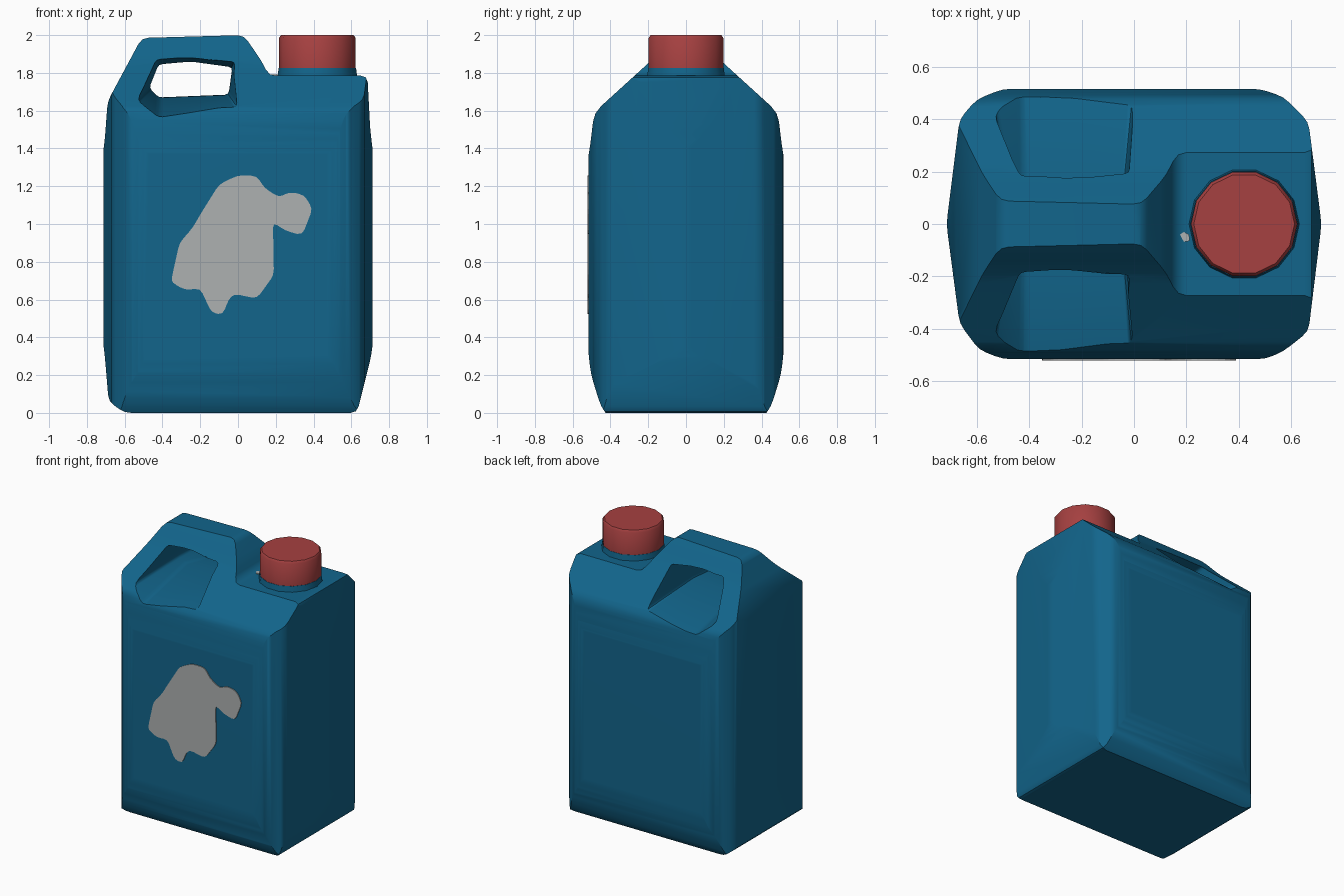
import bpy, bmesh, math
from mathutils import Vector

if "Cube" in bpy.data.objects:
    bpy.data.objects.remove(bpy.data.objects["Cube"])


def material(name, rgb):
    m = bpy.data.materials.new(name)
    m.diffuse_color = (*rgb, 1)
    m.use_nodes = True
    m.node_tree.nodes["Principled BSDF"].inputs["Base Color"].default_value = m.diffuse_color
    return m


BLUE = material("blue_plastic", (0.006, 0.13, 0.26))
RED = material("red_cap", (0.38, 0.052, 0.052))
GREY = material("grey_label", (0.42, 0.44, 0.44))


def fillet(pts, r, n=2):
    """Round every corner of a closed 2D outline."""
    out = []
    for i, p in enumerate(pts):
        p = Vector(p)
        a, b = Vector(pts[i - 1]) - p, Vector(pts[(i + 1) % len(pts)]) - p
        a = p + a.normalized() * min(r, a.length * 0.42)
        b = p + b.normalized() * min(r, b.length * 0.42)
        for k in range(n + 1):
            t = k / n
            out.append(tuple(a * (1 - t) ** 2 + p * 2 * t * (1 - t) + b * t * t))
    return out


def loft(name, rings, mat):
    """Closed solid through rings that share a point count."""
    bm = bmesh.new()
    rows = [[bm.verts.new(c) for c in ring] for ring in rings]
    n = len(rows[0])
    for lo, hi in zip(rows, rows[1:]):
        for i in range(n):
            j = (i + 1) % n
            bm.faces.new((lo[i], lo[j], hi[j], hi[i]))
    bm.faces.new(rows[0][::-1])
    bm.faces.new(rows[-1])
    bmesh.ops.recalc_face_normals(bm, faces=bm.faces)
    me = bpy.data.meshes.new(name)
    bm.to_mesh(me)
    bm.free()
    me.materials.append(mat)
    ob = bpy.data.objects.new(name, me)
    bpy.context.collection.objects.link(ob)
    return ob


def smooth(ob, angle=40):
    bpy.ops.object.select_all(action='DESELECT')
    ob.select_set(True)
    bpy.context.view_layer.objects.active = ob
    bpy.ops.object.shade_smooth_by_angle(angle=math.radians(angle))


def mirrored(half):
    """Close a half outline by reflecting it in its first coordinate."""
    return half + [(-u, v) for u, v in reversed(half)]


# Outlines of the canister seen from the top, front and side
plan = fillet([(0.715, 0), (0.665, 0.39), (0.57, 0.485), (0.48, 0.515),
               (-0.5, 0.515), (-0.6, 0.475), (-0.665, 0.4), (-0.715, 0),
               (-0.665, -0.38), (-0.59, -0.48), (-0.5, -0.515),
               (0.5, -0.515), (0.57, -0.485), (0.665, -0.41)], 0.03)
front = fillet([(-0.685, 0.06), (-0.6, 0.0), (0.63, 0.0), (0.705, 0.3), (0.73, 0.5),
                (0.73, 1.25), (0.7, 1.5), (0.685, 1.785), (0.165, 1.785),
                (0.12, 1.87), (0.03, 2.0), (-0.51, 1.985), (-0.69, 1.65),
                (-0.705, 1.45), (-0.73, 1.25), (-0.73, 0.5), (-0.705, 0.3)], 0.035)
side = fillet(mirrored([(0.40, -0.03), (0.45, 0.03), (0.505, 0.21), (0.535, 0.5),
                        (0.535, 1.25), (0.505, 1.43), (0.487, 1.59), (0.19, 1.86),
                        (0.11, 1.96), (0.04, 2.04)]), 0.05)

# Body: the three extruded outlines intersected
body = loft("canister_body", [[(x, y, z) for x, y in plan] for z in (-0.1, 2.2)], BLUE)
front_cut = loft("front_cutter", [[(x, y, z) for x, z in front] for y in (-0.8, 0.8)], BLUE)
side_cut = loft("side_cutter", [[(x, y, z) for y, z in side] for x in (-0.9, 0.9)], BLUE)

# Handle opening, flaring towards both faces
inner = fillet([(-0.47, 1.72), (-0.42, 1.845), (-0.25, 1.86), (-0.03, 1.83),
                (-0.05, 1.685), (-0.42, 1.67)], 0.02)
outer = fillet([(-0.56, 1.63), (-0.46, 1.93), (-0.25, 1.93), (0.01, 1.92),
                (0.01, 1.60), (-0.42, 1.54)], 0.02)
hole = loft("handle_cutter", [[(x, y, z) for x, z in ring] for y, ring in
                              ((-0.6, outer), (0, inner), (0.6, outer))], BLUE)

for cutter, op in ((front_cut, 'INTERSECT'), (side_cut, 'INTERSECT'), (hole, 'DIFFERENCE')):
    cutter.hide_render = True
    mod = body.modifiers.new(cutter.name, 'BOOLEAN')
    mod.object, mod.operation, mod.solver = cutter, op, 'EXACT'

bpy.context.view_layer.update()
mesh = bpy.data.meshes.new_from_object(body.evaluated_get(bpy.context.evaluated_depsgraph_get()))
body.modifiers.clear()
body.data = mesh
for cutter in (front_cut, side_cut, hole):
    bpy.data.objects.remove(cutter)
smooth(body)
wn = body.modifiers.new("even_normals", 'WEIGHTED_NORMAL')
wn.keep_sharp = True


def circle(r, z, n=14):
    return [(0.42 + r * math.cos(math.tau * i / n), r * math.sin(math.tau * i / n), z)
            for i in range(n)]


# Neck and screw cap
smooth(loft("neck", [circle(0.215, 1.75), circle(0.205, 1.825)], BLUE))
smooth(loft("screw_cap", [circle(0.203, 1.81), circle(0.203, 1.985), circle(0.192, 2.0)], RED), 50)

# Worn label patch on the front, and a small chip beside the neck
label = fillet([(-0.35, 0.72), (-0.31, 0.9), (-0.24, 0.98), (-0.2, 1.05), (-0.1, 1.21),
                (0, 1.258), (0.1, 1.255), (0.14, 1.19), (0.22, 1.14), (0.27, 1.17),
                (0.35, 1.155), (0.395, 1.08), (0.34, 0.94), (0.25, 0.965), (0.185, 1.01),
                (0.19, 0.73), (0.1, 0.605), (-0.02, 0.63), (-0.05, 0.6), (-0.08, 0.52),
                (-0.14, 0.53), (-0.2, 0.66), (-0.28, 0.65), (-0.35, 0.69)], 0.03)
loft("front_label", [[(x, y, z) for x, z in label] for y in (-0.513, -0.521)], GREY)
chip = [(0.175, -0.04), (0.19, -0.03), (0.21, -0.04), (0.212, -0.065), (0.19, -0.068)]
loft("small_chip", [[(x, y, z) for x, y in chip] for z in (1.784, 1.792)], GREY)
